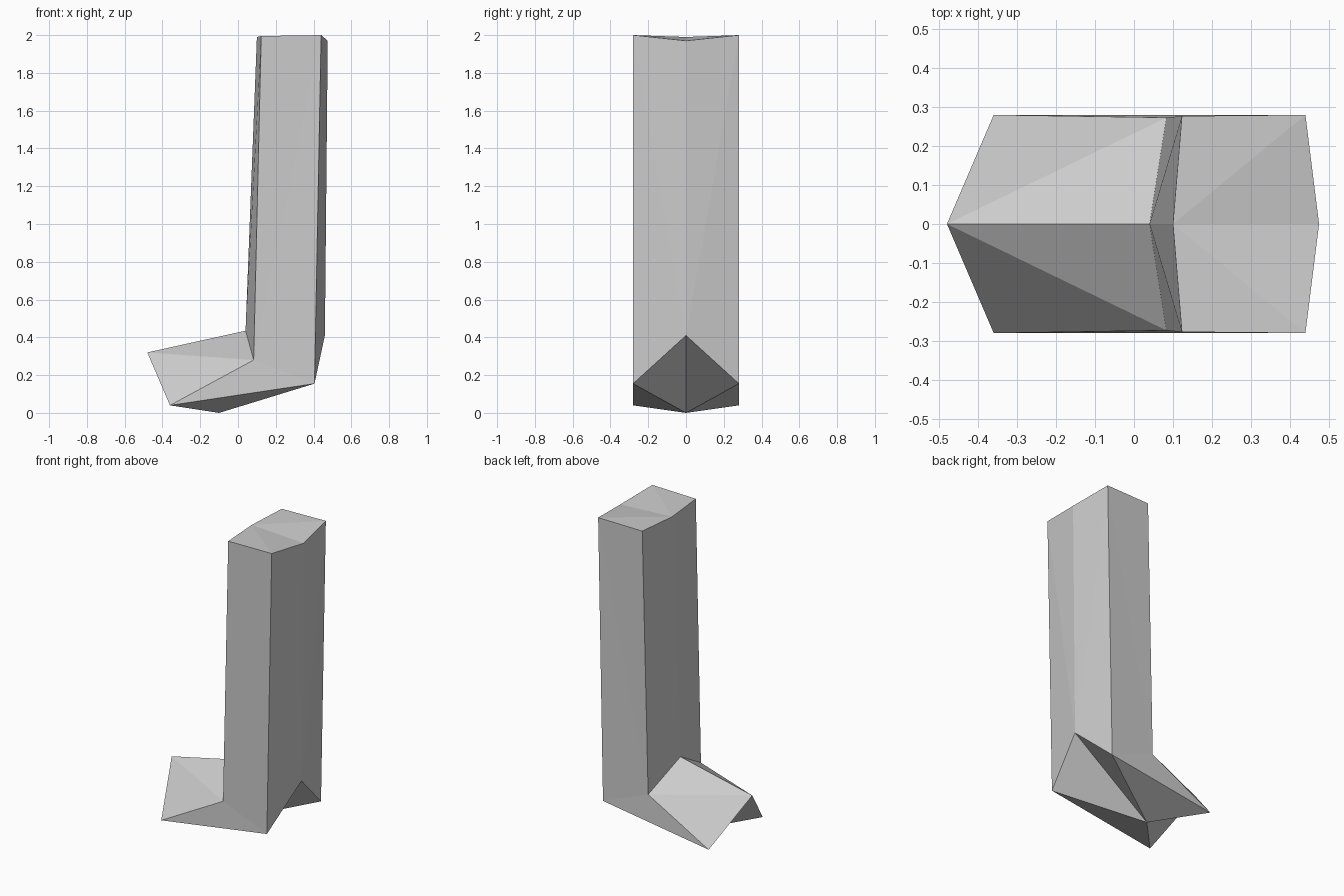
import bpy
import bmesh

cube = bpy.data.objects.get("Cube")
if cube:
    bpy.data.objects.remove(cube, do_unlink=True)

grey = bpy.data.materials.new("plain grey")
grey.use_nodes = True
colour = (0.6, 0.6, 0.6, 1)
grey.diffuse_color = colour
grey.node_tree.nodes["Principled BSDF"].inputs["Base Color"].default_value = colour

# Corners of one half: ridge points on the mirror plane, edge points at the side
points = {
    "toe_ridge": (-0.48, 0, 0.32),
    "sole_ridge": (-0.10, 0, 0),
    "heel_ridge": (0.46, 0, 0.41),
    "top_back_ridge": (0.475, 0, 1.97),
    "top_front_ridge": (0.10, 0, 1.99),
    "ankle_ridge": (0.04, 0, 0.435),
    "toe": (-0.36, 0.28, 0.04),
    "heel": (0.405, 0.28, 0.155),
    "top_back": (0.44, 0.28, 2.0),
    "top_front": (0.123, 0.277, 1.995),
    "ankle": (0.083, 0.273, 0.28),
}

# Faces of one half, by corner names
faces = [
    # Foot: upper, side, sole and hollow toe
    "toe_ridge ankle_ridge ankle", "toe_ridge ankle toe",
    "toe ankle heel", "toe heel sole_ridge", "toe sole_ridge toe_ridge",
    "heel heel_ridge sole_ridge",
    # Shin: front, side and back
    "ankle_ridge top_front_ridge top_front", "ankle_ridge top_front ankle",
    "ankle top_front top_back", "ankle top_back heel",
    "heel top_back heel_ridge", "heel_ridge top_back top_back_ridge",
    # Top cap
    "top_front_ridge top_back top_front",
    "top_front_ridge top_back_ridge top_back",
]

bm = bmesh.new()
verts = {name: bm.verts.new(co) for name, co in points.items()}
for face in faces:
    bm.faces.new([verts[name] for name in face.split()])

# Mirror to the other side and weld along the ridge
half = bm.verts[:] + bm.edges[:] + bm.faces[:]
copy = bmesh.ops.duplicate(bm, geom=half)["geom"]
for v in copy:
    if isinstance(v, bmesh.types.BMVert):
        v.co.y = -v.co.y
bmesh.ops.remove_doubles(bm, verts=bm.verts[:], dist=0.001)
bmesh.ops.recalc_face_normals(bm, faces=bm.faces[:])

mesh = bpy.data.meshes.new("lower_leg")
bm.to_mesh(mesh)
bm.free()
mesh.materials.append(grey)
leg = bpy.data.objects.new("lower_leg", mesh)
bpy.context.collection.objects.link(leg)
